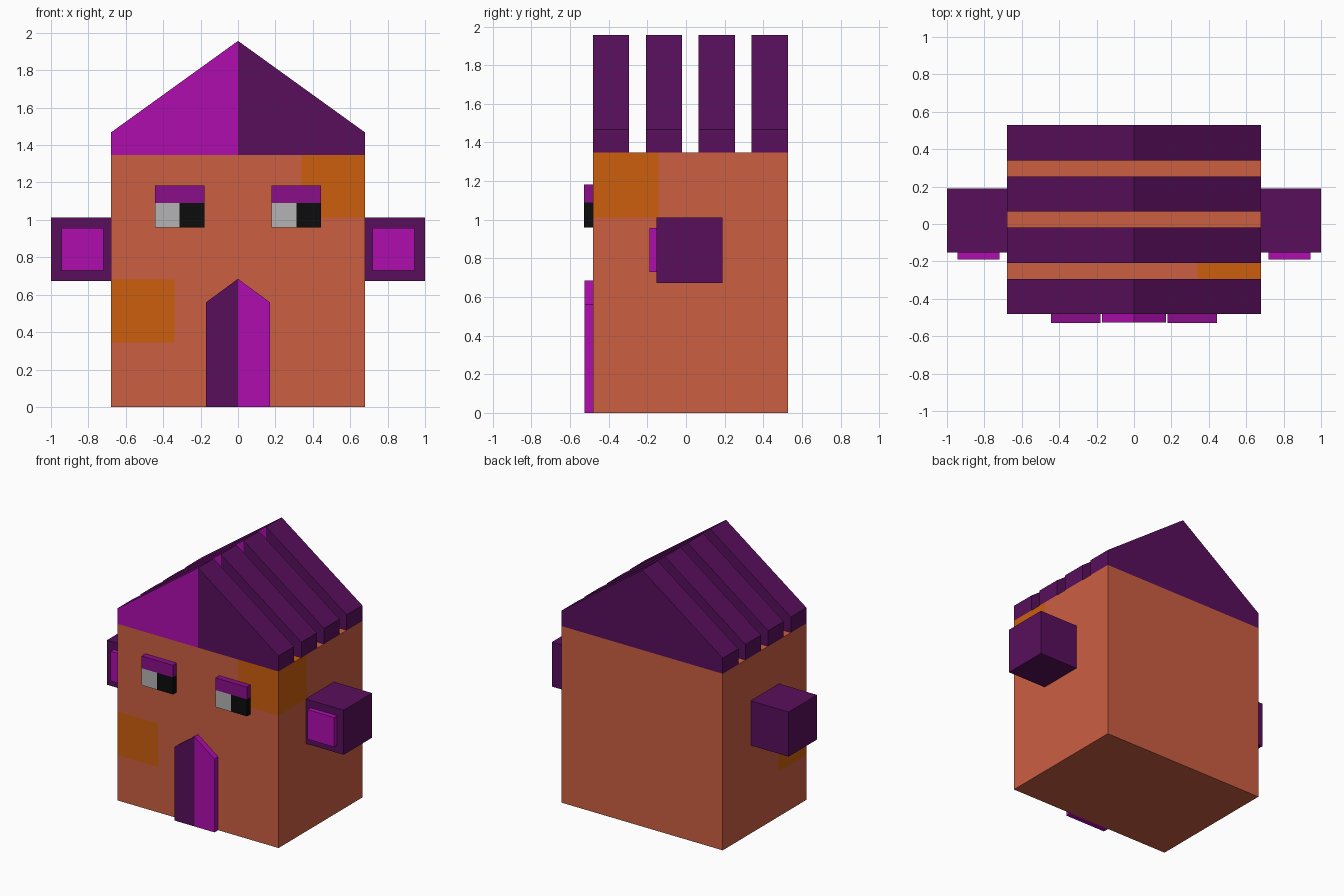
import bpy, bmesh
from mathutils import Vector

if "Cube" in bpy.data.objects:
    bpy.data.objects.remove(bpy.data.objects["Cube"])


def material(name, rgb):
    m = bpy.data.materials.new(name)
    lin = [((c / 255 + 0.055) / 1.055) ** 2.4 if c > 10 else c / 255 / 12.92 for c in rgb]
    m.diffuse_color = (*lin, 1)
    m.use_nodes = True
    m.node_tree.nodes["Principled BSDF"].inputs["Base Color"].default_value = m.diffuse_color
    return m


CLAY = material("clay", (204, 94, 66))
ORANGE = material("orange", (204, 94, 13))
DARK = material("dark_purple", (88, 15, 92))
MID = material("mid_purple", (138, 14, 138))
LIGHT = material("magenta", (175, 13, 175))
GREY = material("eye_grey", (180, 180, 180))
BLACK = material("black", (12, 12, 12))


def finish(name, bm, mats):
    bmesh.ops.recalc_face_normals(bm, faces=bm.faces[:])
    me = bpy.data.meshes.new(name)
    bm.to_mesh(me)
    bm.free()
    for m in mats:
        me.materials.append(m)
    ob = bpy.data.objects.new(name, me)
    bpy.context.collection.objects.link(ob)
    return ob


def cut(bm, co, no):
    bmesh.ops.bisect_plane(bm, geom=bm.verts[:] + bm.edges[:] + bm.faces[:],
                           plane_co=co, plane_no=no)


def box_bm(lo, hi):
    bm = bmesh.new()
    bmesh.ops.create_cube(bm, size=1)
    lo, hi = Vector(lo), Vector(hi)
    for v in bm.verts:
        v.co = [(lo[i] + hi[i]) / 2 + v.co[i] * (hi[i] - lo[i]) for i in range(3)]
    return bm


def box(name, lo, hi, mat):
    return finish(name, box_bm(lo, hi), [mat])


def gable(name, half, eave, peak, base, y0, y1, main, accent):
    """House-shaped prism whose front left half takes the accent colour."""
    bm = bmesh.new()
    pts = [(-half, base), (half, base), (half, eave), (0, peak), (-half, eave)]
    face = bm.faces.new([bm.verts.new((x, y0, z)) for x, z in pts])
    ext = bmesh.ops.extrude_face_region(bm, geom=[face], use_keep_orig=True)
    for v in ext["geom"]:
        if isinstance(v, bmesh.types.BMVert):
            v.co.y = y1
    cut(bm, (0, 0, 0), (1, 0, 0))
    for f in bm.faces:
        c = f.calc_center_median()
        if c.x < 0 and all(abs(v.co.y - y0) < 1e-4 for v in f.verts):
            f.material_index = 1
    return finish(name, bm, [main, accent])


# Body, with two corner patches coloured into its walls
FRONT = -0.482
body = box_bm((-0.68, FRONT, 0), (0.68, 0.528, 1.348))
for x in (-0.34, 0.34):
    cut(body, (x, 0, 0), (1, 0, 0))
for z in (0.345, 0.68, 1.012):
    cut(body, (0, 0, z), (0, 0, 1))
cut(body, (0, -0.142, 0), (0, 1, 0))
for f in body.faces:
    c = f.calc_center_median()
    if c.y < -0.142 and ((c.x > 0.34 and c.z > 1.012) or
                         (c.x < -0.34 and 0.345 < c.z < 0.68)):
        f.material_index = 1
finish("body", body, [CLAY, ORANGE])

# Roof slats
for i in range(4):
    y = FRONT + i * 0.274
    gable(f"roof_slat_{i + 1}", 0.68, 1.467, 1.957, 1.348, y, y + 0.188, DARK, LIGHT)

# Door
gable("door", 0.17, 0.56, 0.685, 0, -0.526, FRONT, LIGHT, DARK)

# Ears with inner panels
for side, s in (("left", -1), ("right", 1)):
    def span(a, b):
        return sorted((a * s, b * s))
    x0, x1 = span(0.68, 1.0)
    box(f"{side}_ear", (x0, -0.153, 0.672), (x1, 0.19, 1.012), DARK)
    x0, x1 = span(0.72, 0.944)
    box(f"{side}_inner_ear", (x0, -0.19, 0.73), (x1, -0.153, 0.956), LIGHT)

# Eyes, both glancing the same way, with eyelids
for side, x in (("left", -0.445), ("right", 0.18)):
    box(f"{side}_eye_white", (x, -0.528, 0.96), (x + 0.132, FRONT, 1.09), GREY)
    box(f"{side}_pupil", (x + 0.132, -0.528, 0.96), (x + 0.265, FRONT, 1.09), BLACK)
    box(f"{side}_eyelid", (x, -0.528, 1.09), (x + 0.265, FRONT, 1.183), MID)
